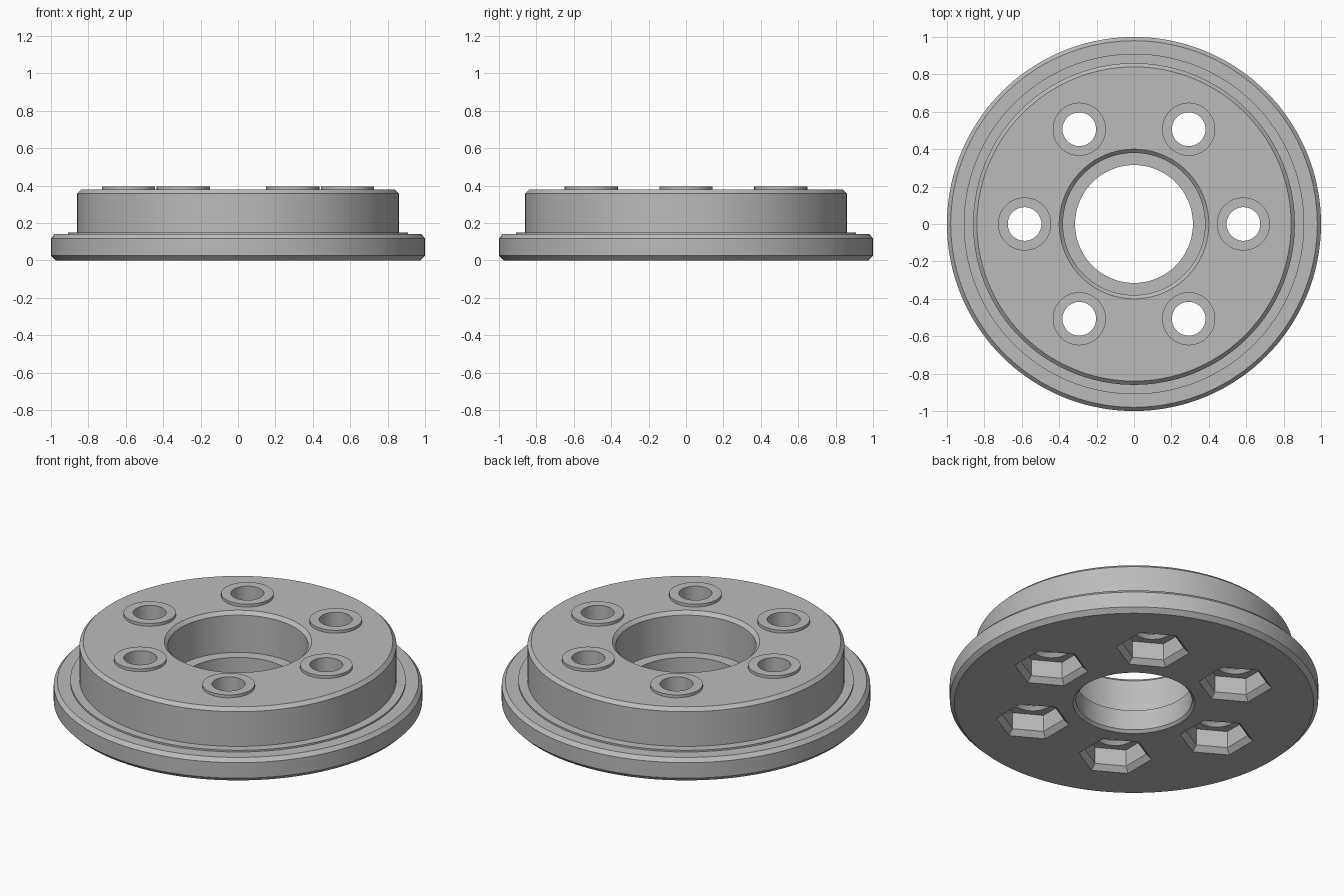
import bpy
import bmesh
from math import cos, sin, pi, radians

if "Cube" in bpy.data.objects:
    bpy.data.objects.remove(bpy.data.objects["Cube"])

BOLT_CIRCLE = 0.585
BOLTS = [(BOLT_CIRCLE * cos(k * pi / 3), BOLT_CIRCLE * sin(k * pi / 3)) for k in range(6)]

grey = bpy.data.materials.new("plain_grey")
grey.use_nodes = True
grey.diffuse_color = (0.5, 0.5, 0.5, 1)
grey.node_tree.nodes["Principled BSDF"].inputs["Base Color"].default_value = grey.diffuse_color


def turned(name, profile, sides, centres, turn=0.0, ring=False):
    """Revolve an (r, z) profile at each centre; a ring closes on itself, otherwise ends are capped."""
    bm = bmesh.new()
    for cx, cy in centres:
        loops = []
        for r, z in profile:
            angles = [turn + 2 * pi * i / sides for i in range(sides)]
            loops.append([bm.verts.new((cx + r * cos(a), cy + r * sin(a), z)) for a in angles])
        pairs = list(zip(loops, loops[1:]))
        if ring:
            pairs.append((loops[-1], loops[0]))
        else:
            bm.faces.new(loops[0])
            bm.faces.new(loops[-1])
        for low, high in pairs:
            for i in range(sides):
                j = (i + 1) % sides
                bm.faces.new((low[i], low[j], high[j], high[i]))
    bmesh.ops.recalc_face_normals(bm, faces=bm.faces)
    mesh = bpy.data.meshes.new(name)
    bm.to_mesh(mesh)
    bm.free()
    mesh.materials.append(grey)
    obj = bpy.data.objects.new(name, mesh)
    bpy.context.collection.objects.link(obj)
    return obj


# Flanged hub with stepped centre bore
hub = turned("flanged_hub", [
    (0.33, 0), (0.975, 0), (1, 0.025), (1, 0.118), (0.98, 0.14), (0.91, 0.14),
    (0.91, 0.15), (0.86, 0.15), (0.86, 0.358), (0.84, 0.378), (0.4, 0.378),
    (0.38, 0.358), (0.38, 0.135), (0.315, 0.135), (0.315, 0.015),
], 144, [(0, 0)], ring=True)

# Raised bosses, nut pockets with flared mouths, and bolt holes
bosses = turned("bolt_bosses", [(0.142, 0.3), (0.142, 0.395)], 64, BOLTS)
pockets = turned("nut_pocket_cutter", [(0.23, -0.03), (0.17, 0.03), (0.17, 0.13)],
                 6, BOLTS, turn=radians(30))
holes = turned("bolt_hole_cutter", [(0.12, 0.12), (0.09, 0.15), (0.09, 0.5)], 48, BOLTS)

bpy.ops.object.select_all(action="DESELECT")
bpy.context.view_layer.objects.active = hub
hub.select_set(True)
for tool, operation in ((bosses, "UNION"), (pockets, "DIFFERENCE"), (holes, "DIFFERENCE")):
    tool.hide_render = True
    mod = hub.modifiers.new(tool.name, "BOOLEAN")
    mod.operation = operation
    mod.solver = "EXACT"
    mod.object = tool
    bpy.ops.object.modifier_apply(modifier=mod.name)
    bpy.data.objects.remove(tool)

# Round walls smooth, machined edges sharp
bpy.ops.object.shade_smooth_by_angle(angle=radians(25))
